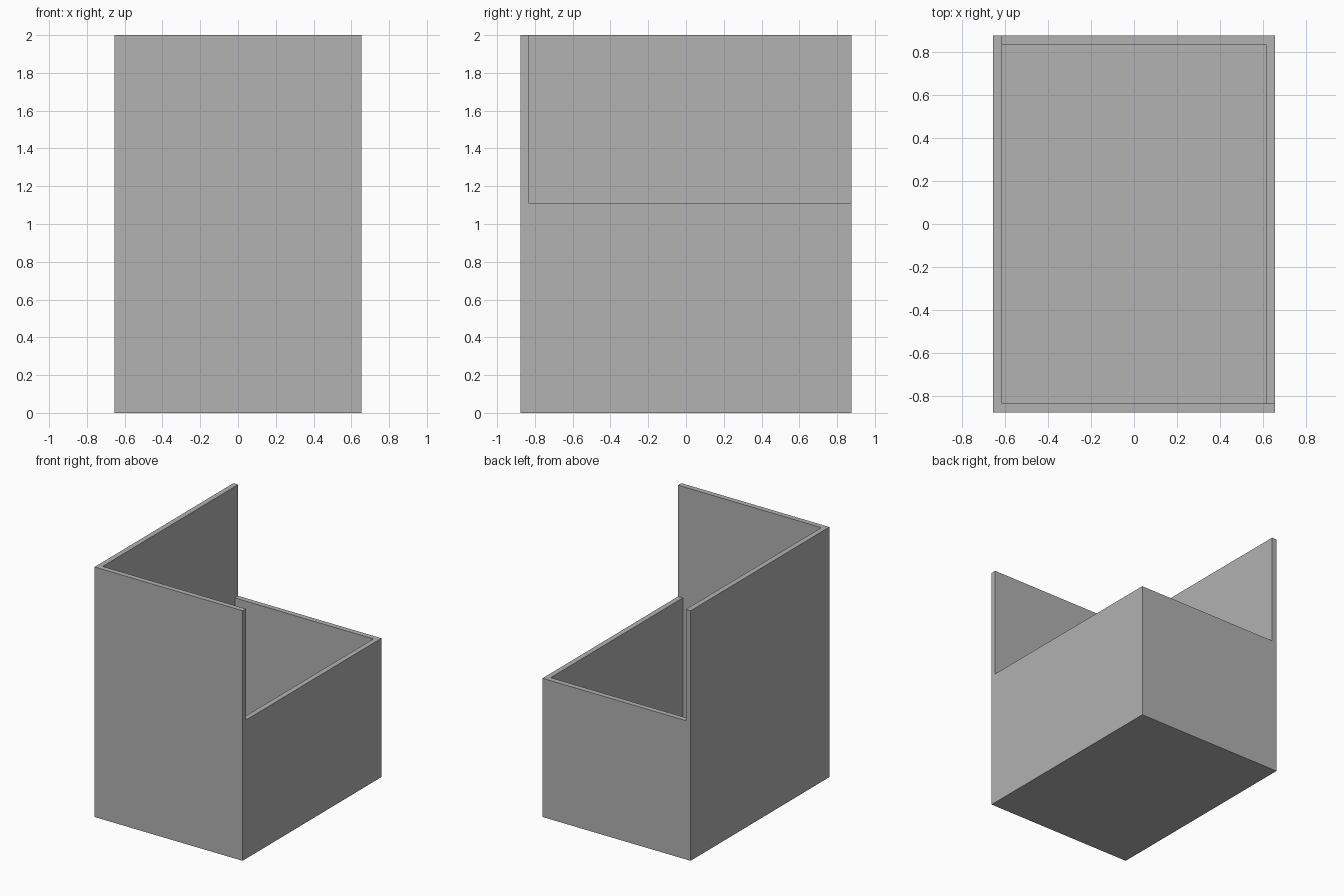
import bpy

if "Cube" in bpy.data.objects:
    bpy.data.objects.remove(bpy.data.objects["Cube"], do_unlink=True)

HALF_X, HALF_Y, HEIGHT = 0.655, 0.877, 2.0
RIM, WALL = 1.11, 0.042

grey = bpy.data.materials.new("plain grey")
grey.use_nodes = True
colour = (0.445, 0.445, 0.445, 1)
grey.diffuse_color = colour
grey.node_tree.nodes["Principled BSDF"].inputs["Base Color"].default_value = colour


def box(name, low, high):
    """Axis-aligned block between two corners."""
    centre = [(a + b) / 2 for a, b in zip(low, high)]
    bpy.ops.mesh.primitive_cube_add(size=1, location=centre)
    block = bpy.context.object
    block.name = name
    block.scale = [b - a for a, b in zip(low, high)]
    bpy.ops.object.transform_apply(location=True, rotation=False, scale=True)
    block.data.materials.append(grey)
    return block


def carve(target, cutter):
    """Subtract the cutter from the target, then discard it."""
    cutter.hide_render = True
    cut = target.modifiers.new("carve", "BOOLEAN")
    cut.operation = "DIFFERENCE"
    cut.solver = "EXACT"
    cut.object = cutter
    bpy.context.view_layer.objects.active = target
    bpy.ops.object.modifier_apply(modifier=cut.name)
    bpy.data.objects.remove(cutter, do_unlink=True)


# Full-height block that becomes the open box
open_box = box("open_box", (-HALF_X, -HALF_Y, 0), (HALF_X, HALF_Y, HEIGHT))

# Lower the back and +x walls, leaving the front and -x walls tall
inner_low = (-HALF_X + WALL, -HALF_Y + WALL)
carve(open_box, box("step_cutter", (*inner_low, RIM), (HALF_X + 1, HALF_Y + 1, HEIGHT + 1)))

# Hollow the inside down to a thin floor
carve(open_box, box("cavity_cutter", (*inner_low, WALL),
                    (HALF_X - WALL, HALF_Y - WALL, HEIGHT + 1)))
